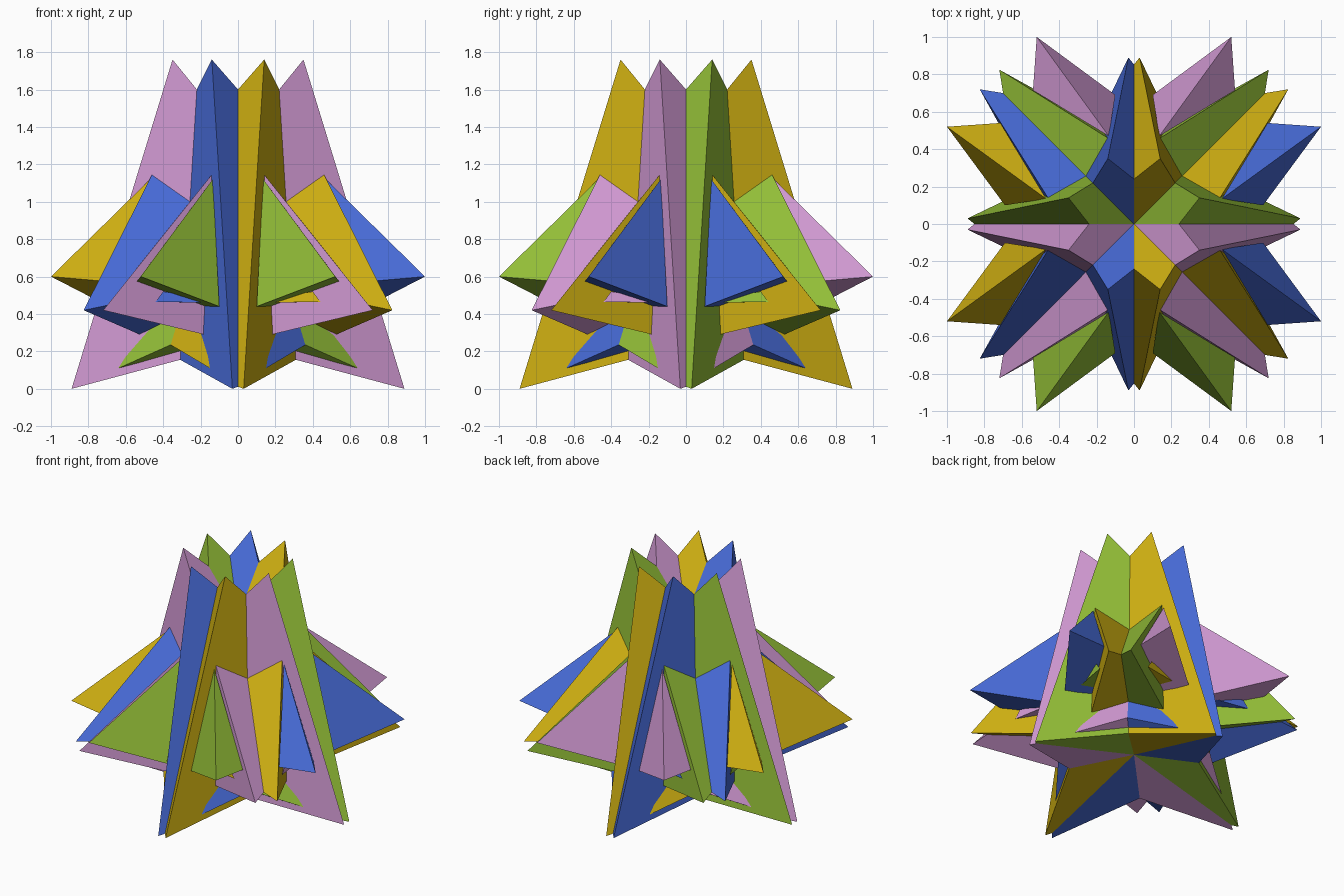
import bpy

cube = bpy.data.objects.get("Cube")
if cube:
    bpy.data.objects.remove(cube, do_unlink=True)


def make_material(name, rgb):
    m = bpy.data.materials.new(name)
    m.use_nodes = True
    m.diffuse_color = (*rgb, 1)
    bsdf = m.node_tree.nodes["Principled BSDF"]
    bsdf.inputs["Base Color"].default_value = (*rgb, 1)
    bsdf.inputs["Roughness"].default_value = 0.8
    return m


MATS = {
    "gold": make_material("gold", (0.62, 0.43, 0.006)),
    "green": make_material("green", (0.30, 0.53, 0.04)),
    "blue": make_material("blue", (0.064, 0.147, 0.68)),
    "pink": make_material("pink", (0.64, 0.32, 0.65)),
}

# Corner points of one eighth of the star (right half of the front side)
P = {
    # tall blade
    "crown_mid": (0, 0, 1.29), "crown_valley": (0, -0.24, 1.6),
    "crown_tip": (0.14, -0.35, 1.76), "crown_corner": (0.22, -0.22, 1.6),
    "foot_valley": (0, -0.853, 0.011), "foot_tip": (0.03, -0.89, 0),
    "foot_corner": (0.309, -0.309, 0.155), "base_mid": (0, 0, 0.24),
    # wide corner spike
    "spike_top": (0.14, -0.46, 1.145), "spike_tip": (0.72, -0.825, 0.42),
    "spike_low": (0.18, -0.525, 0.29), "gap_top": (0.257, -0.257, 1.0),
    "gap_end": (0.70, -0.70, 0.446), "gap_in": (0.31, -0.31, 0.40),
    # outer wedge
    "wedge_top": (0.135, -0.47, 1.12), "wedge_tip": (0.52, -1.0, 0.6),
    "wedge_low": (0.10, -0.69, 0.44), "wedge_side": (0.54, -0.715, 0.575),
    "wedge_in": (0.17, -0.51, 0.44),
    # lower fin
    "fin_tip": (0.15, -0.64, 0.11), "fin_mid": (0.36, -0.36, 0.235),
    "fin_in": (0.30, -0.30, 0.20),
    # small fin under the wedge
    "chip_tip": (0.44, -0.668, 0.465), "chip_side": (0.40, -0.663, 0.52),
    "chip_top": (0.14, -0.60, 0.48), "chip_low": (0.14, -0.62, 0.46),
    "chip_in": (0.17, -0.51, 0.46),
}

# Faces of each part, counter-clockwise from outside
PARTS = {
    "tall_blade": [
        ("crown_tip", "foot_tip", "foot_corner", "crown_corner"),
        ("crown_valley", "foot_valley", "foot_tip", "crown_tip"),
        ("crown_mid", "crown_valley", "crown_tip", "crown_corner"),
        ("base_mid", "foot_corner", "foot_tip", "foot_valley")],
    "corner_spike": [
        ("spike_top", "spike_low", "spike_tip"),
        ("spike_top", "spike_tip", "gap_end", "gap_top"),
        ("spike_low", "gap_in", "gap_end", "spike_tip")],
    "outer_wedge": [
        ("wedge_top", "wedge_low", "wedge_tip"),
        ("wedge_top", "wedge_tip", "wedge_side"),
        ("wedge_low", "wedge_in", "wedge_side", "wedge_tip")],
    "lower_fin": [
        ("fin_tip", "fin_mid", "gap_in", "spike_low"),
        ("fin_tip", "fin_in", "fin_mid")],
    "small_fin": [
        ("chip_tip", "chip_side", "chip_top", "chip_low"),
        ("chip_low", "chip_in", "chip_tip")],
}


def colour(part, sx, sy, side):
    """sx = 1 on the +x half, sy = 1 on the front half; side = part lies on a flank."""
    if part in ("tall_blade", "small_fin"):
        if side:
            return "pink" if sy > 0 else "green"
        return "gold" if sx > 0 else "blue"
    if part == "corner_spike":
        if side:
            return "gold" if sx > 0 else "blue"
        return "pink" if sy > 0 else "green"
    if part == "outer_wedge":
        if side:
            return "blue" if sx > 0 else "gold"
        return "green" if sy > 0 else "pink"
    if side:                                   # lower_fin
        return "green" if sy > 0 else "pink"
    return "blue" if sx > 0 else "gold"


def build(part, sx, sy, side):
    names = sorted({n for f in PARTS[part] for n in f})
    verts = []
    for n in names:
        x, y, z = P[n]
        if side:                               # mirror over the diagonal
            x, y = -y, -x
        verts.append((x * sx, y * sy, z))
    flip = sx * sy * (-1 if side else 1) < 0
    faces = []
    for f in PARTS[part]:
        idx = [names.index(n) for n in f]
        faces.append(idx[::-1] if flip else idx)
    where = "_".join(("front" if sy > 0 else "back",
                      "left" if sx > 0 else "right",
                      "flank" if side else "face"))
    mesh = bpy.data.meshes.new(f"{part}_{where}")
    mesh.from_pydata(verts, [], faces)
    mesh.materials.append(MATS[colour(part, sx, sy, side)])
    mesh.update()
    ob = bpy.data.objects.new(f"{part}_{where}", mesh)
    bpy.context.scene.collection.objects.link(ob)


# Eight mirrored copies of every part
for part in PARTS:
    for sx in (1, -1):
        for sy in (1, -1):
            for side in (False, True):
                build(part, sx, sy, side)
